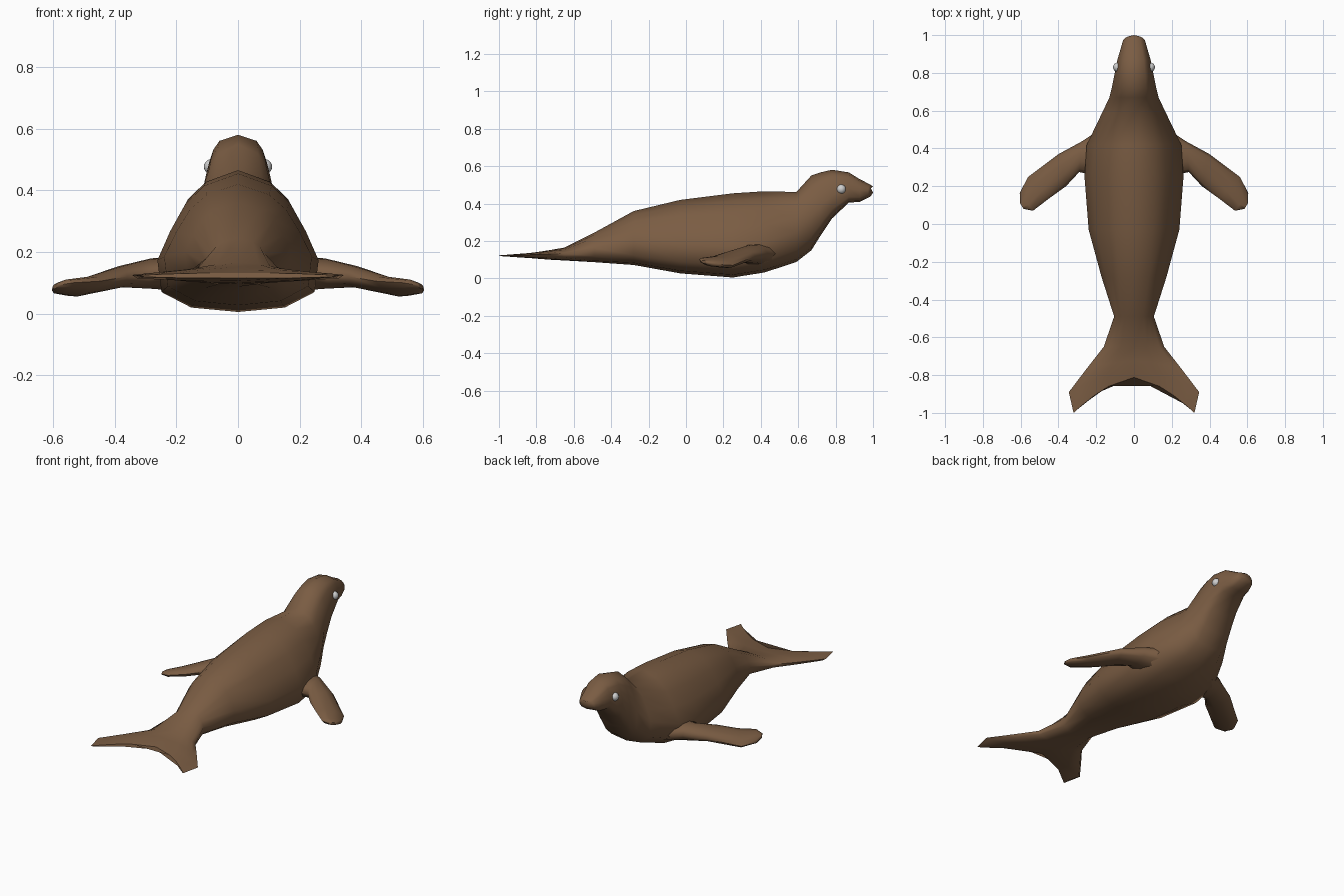
import bpy, bmesh, math
from mathutils import Vector

if "Cube" in bpy.data.objects:
    bpy.data.objects.remove(bpy.data.objects["Cube"])


def material(name, rgb):
    m = bpy.data.materials.new(name)
    m.diffuse_color = (*rgb, 1)
    m.use_nodes = True
    m.node_tree.nodes["Principled BSDF"].inputs["Base Color"].default_value = m.diffuse_color
    return m


BROWN = material("brown fur", (0.195, 0.108, 0.056))
WHITE = material("pale eye", (0.62, 0.62, 0.62))


def loft(name, rings, mat):
    """Skin a list of equal-length rings and close both ends."""
    bm = bmesh.new()
    rows = [[bm.verts.new(p) for p in ring] for ring in rings]
    n = len(rows[0])
    for a, b in zip(rows, rows[1:]):
        for i in range(n):
            j = (i + 1) % n
            bm.faces.new((a[i], a[j], b[j], b[i]))
    bm.faces.new(rows[0])
    bm.faces.new(rows[-1])
    bmesh.ops.recalc_face_normals(bm, faces=bm.faces)
    me = bpy.data.meshes.new(name)
    bm.to_mesh(me)
    bm.free()
    me.materials.append(mat)
    ob = bpy.data.objects.new(name, me)
    bpy.context.collection.objects.link(ob)
    bpy.ops.object.select_all(action='DESELECT')
    ob.select_set(True)
    bpy.context.view_layer.objects.active = ob
    bpy.ops.object.shade_smooth_by_angle(angle=math.radians(60))
    return ob


# Half cross-section: (share of half width, height above/below widest level)
HALF = [(0, 1), (.42, .87), (.65, .68), (.84, .39), (1, .08),
        (.95, -.55), (.58, -.9), (0, -1)]
RING = HALF + [(-x, z) for x, z in HALF[-2:0:-1]]


def body_ring(y, w, bottom, top, mid, sweep, k):
    zm = bottom + mid * (top - bottom)
    ring = []
    for fx, fz in RING:
        f = abs(fx) ** k
        x = math.copysign(w * f, fx)
        z = zm + fz * ((top - zm) if fz > 0 else (zm - bottom))
        ring.append((x, y - sweep * f ** 1.6, z))
    return ring


# Body: y, half width, bottom, top, widest level, backward sweep, boxiness
SECTIONS = [
    (-.812, .32, .115, .132, .5, .188, 1),     # tail trailing edge
    (-.775, .345, .106, .142, .5, .115, 1),    # fluke tips
    (-.725, .25, .100, .152, .5, .04, 1),
    (-.65, .16, .096, .165, .5, 0, 1),
    (-.49, .105, .087, .245, .45, 0, .9),      # tail root
    (-.28, .172, .072, .36, .40, 0, .9),
    (-.03, .24, .027, .42, .35, 0, 1),
    (.25, .262, .005, .455, .32, 0, 1),        # belly
    (.42, .25, .032, .466, .32, 0, 1),
    (.59, .168, .088, .462, .38, 0, .9),       # chest
    (.67, .13, .15, .55, .42, 0, .8),          # neck
    (.72, .118, .23, .567, .42, 0, .7),
    (.78, .106, .32, .581, .42, 0, .65),       # head
    (.87, .088, .405, .567, .42, 0, .6),
    (.93, .07, .41, .53, .45, 0, .6),          # muzzle
    (.985, .058, .437, .502, .5, .012, .7),
    (1.0, .046, .458, .49, .5, .014, .8),
]
loft("body", [body_ring(*s) for s in SECTIONS], BROWN)

# Front flippers: leading edge, trailing edge, half thickness
FLIPPER = [
    ((.18, .50, .13), (.18, .25, .13), .06),
    ((.28, .435, .135), (.29, .275, .125), .05),
    ((.40, .37, .12), (.36, .20, .12), .036),
    ((.56, .25, .07), (.45, .135, .105), .028),
    ((.605, .165, .075), (.535, .07, .10), .02),
    ((.603, .11, .085), (.585, .08, .092), .008),
]


def flipper_ring(side, lead, trail, t):
    a, b = Vector(lead), Vector(trail)
    ring = []
    for i in range(10):
        ang = math.tau * i / 10
        p = (a + b) / 2 + (a - b) / 2 * math.cos(ang)
        p.z += t * math.sin(ang)
        p.x *= side
        ring.append(p)
    return ring


for side, label in ((-1, "left"), (1, "right")):
    loft(f"{label}_flipper", [flipper_ring(side, *s) for s in FLIPPER], BROWN)
    # Eyes
    bpy.ops.mesh.primitive_uv_sphere_add(
        segments=16, ring_count=10, radius=.025, location=(side * .086, .83, .477))
    eye = bpy.context.object
    eye.name = f"{label}_eye"
    eye.data.materials.append(WHITE)
    bpy.ops.object.shade_smooth()
